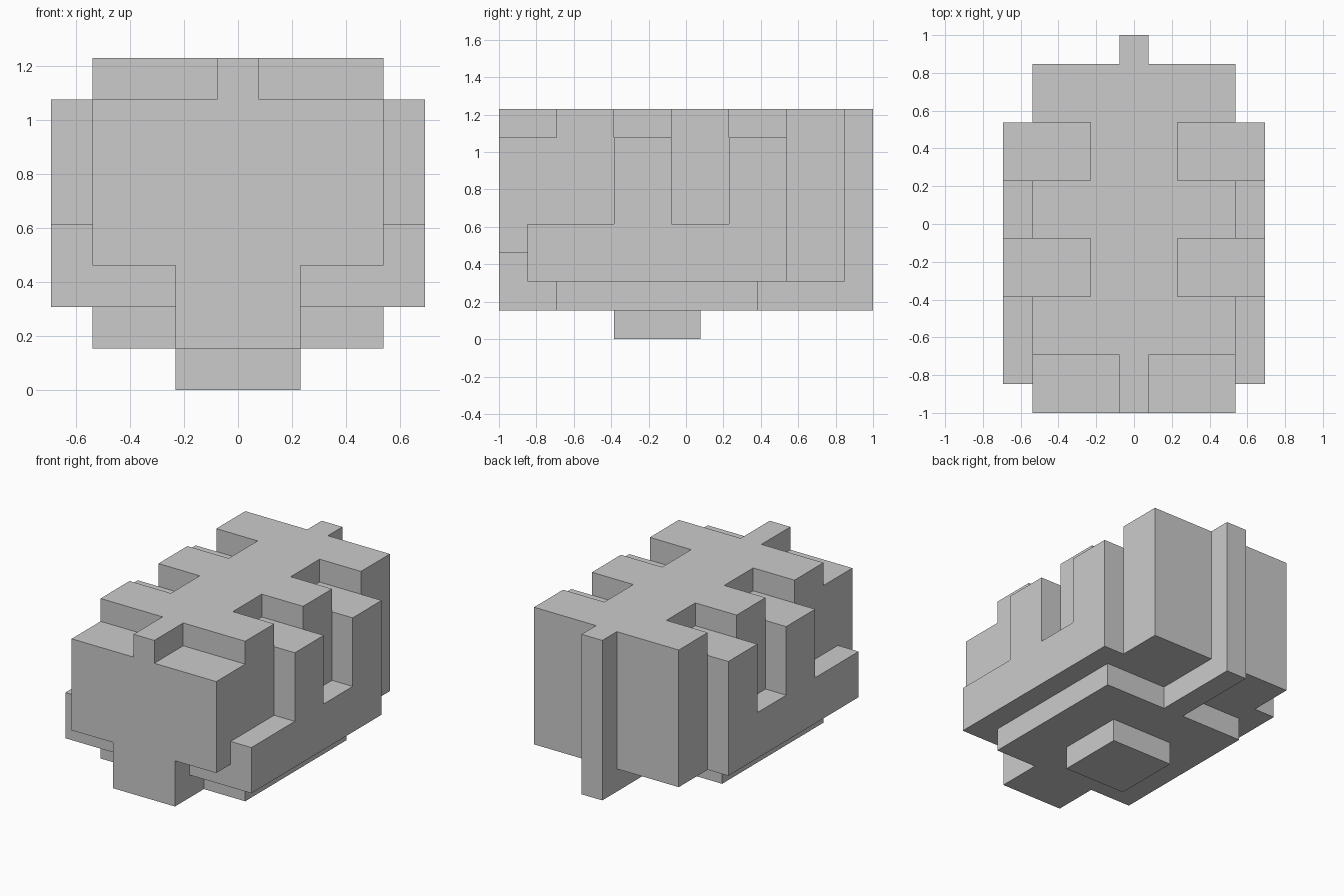
import bpy, bmesh
from mathutils import Vector

if "Cube" in bpy.data.objects:
    bpy.data.objects.remove(bpy.data.objects["Cube"])

U = 2 / 13  # one block; the model is 9 x 13 x 8 blocks


def box(x0, x1, y0, y1, z0, z1):
    """Cells of a box mirrored in x: |x| from x0 to x1 inclusive, y and z half-open."""
    return {(s * x, y, z) for s in (-1, 1) for x in range(x0, x1 + 1)
            for y in range(y0, y1) for z in range(z0, z1)}


# Main body with a stepped top ridge (half-width, start, end along y)
body = box(0, 3, 1, 12, 2, 7) | box(0, 3, 0, 1, 3, 7)
ridge = set()
for half, y0, y1 in [(0, 0, 2), (3, 2, 4), (1, 4, 6), (3, 6, 8), (1, 8, 10), (3, 10, 12)]:
    ridge |= box(0, half, y0, y1, 7, 8)

parts = {
    "body": body,
    "top_ridge": ridge,
    "front_chin": box(0, 1, 0, 1, 1, 3) | box(0, 1, 1, 2, 1, 2),
    "belly": box(0, 3, 2, 9, 1, 2),
    "base_foot": box(0, 1, 4, 7, 0, 1),
    "back_fin": box(0, 0, 9, 12, 1, 2) | box(0, 0, 12, 13, 1, 8),
    "side_rails": box(4, 4, 1, 10, 2, 4),
    "side_ribs": box(4, 4, 4, 6, 4, 7) | box(4, 4, 8, 10, 4, 7),
}
solid = set().union(*parts.values())


def build(name, cells):
    """Skin the exposed cell sides, then merge flat areas into large faces."""
    bm = bmesh.new()
    for c in sorted(cells):
        centre = Vector((c[0], c[1] - 6, c[2] + 0.5))
        for axis in range(3):
            for s in (-1, 1):
                n = [0, 0, 0]
                n[axis] = s
                if tuple(a + b for a, b in zip(c, n)) in solid:
                    continue
                n = Vector(n)
                a = Vector((0, 0, 0))
                a[(axis + 1) % 3] = 1
                b = n.cross(a)
                ring = [(1, 1), (-1, 1), (-1, -1), (1, -1)]
                bm.faces.new([bm.verts.new((centre + (n + i * a + j * b) / 2) * U)
                              for i, j in ring])
    bmesh.ops.remove_doubles(bm, verts=bm.verts, dist=1e-4)
    bmesh.ops.dissolve_limit(bm, angle_limit=0.01, verts=bm.verts, edges=bm.edges)
    mesh = bpy.data.meshes.new(name)
    bm.to_mesh(mesh)
    bm.free()
    bpy.context.collection.objects.link(bpy.data.objects.new(name, mesh))


for part_name, part_cells in parts.items():
    build(part_name, part_cells)
